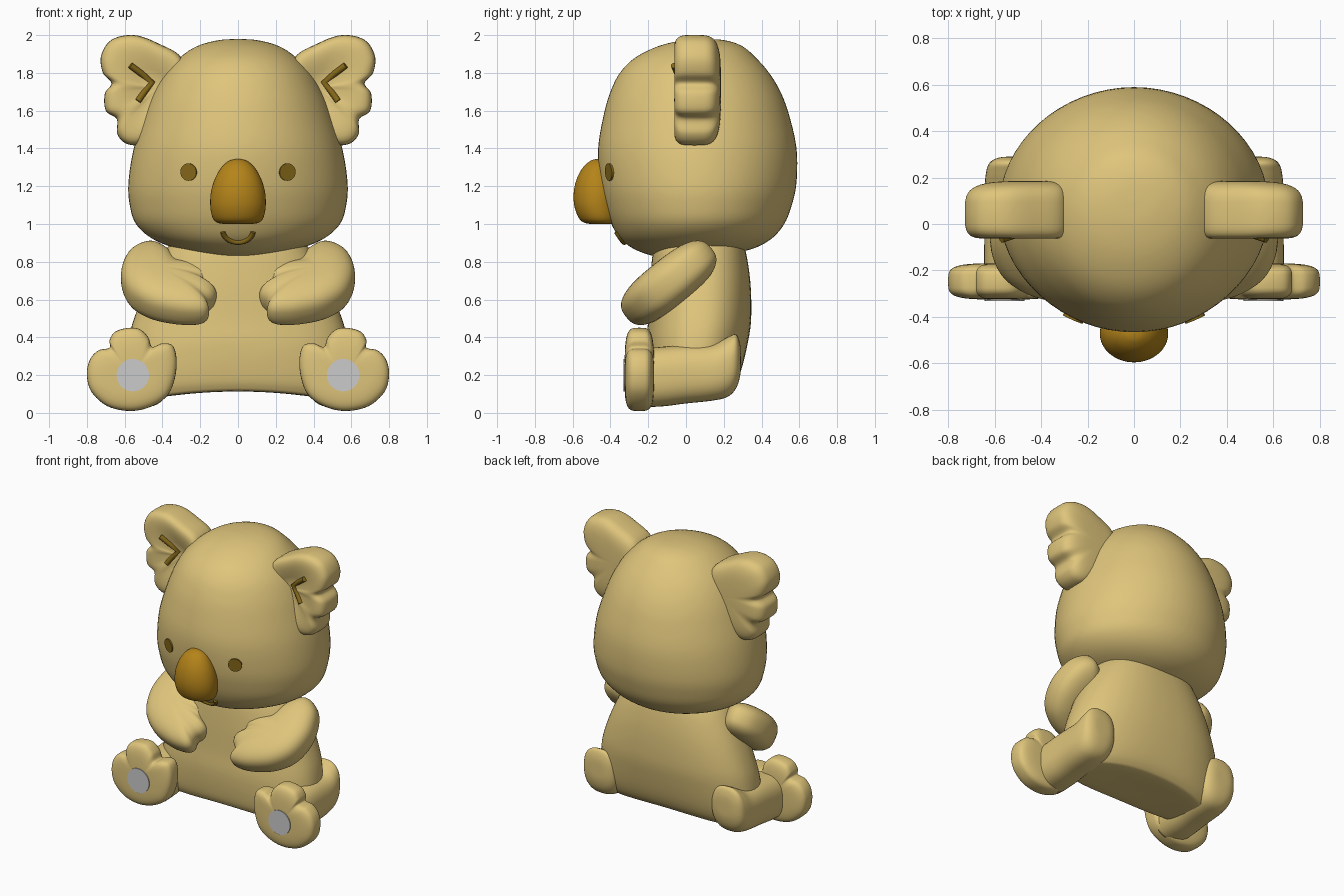
import bpy, bmesh, math
from mathutils import Vector, Matrix
from mathutils.bvhtree import BVHTree

if "Cube" in bpy.data.objects:
    bpy.data.objects.remove(bpy.data.objects["Cube"])


def material(name, rgb):
    m = bpy.data.materials.new(name)
    m.diffuse_color = (*rgb, 1)
    m.use_nodes = True
    m.node_tree.nodes["Principled BSDF"].inputs["Base Color"].default_value = m.diffuse_color
    return m


FUR = material("fur", (0.74, 0.56, 0.20))
NOSE = material("nose_brown", (0.46, 0.23, 0.01))
DARK = material("dark_brown", (0.24, 0.14, 0.01))


def smooth_path(pts, steps, closed):
    """Catmull-Rom interpolation of tuples of any size."""
    pts = [Vector(p) for p in pts]
    n = len(pts)
    get = (lambda i: pts[i % n]) if closed else (lambda i: pts[max(0, min(n - 1, i))])
    out = []
    for i in range(n if closed else n - 1):
        a, b, c, d = (get(i + k) for k in (-1, 0, 1, 2))
        for s in range(steps):
            t = s / steps
            out.append(0.5 * (2 * b + (c - a) * t + (2 * a - 5 * b + 4 * c - d) * t * t
                              + (3 * b - a - 3 * c + d) * t ** 3))
    if not closed:
        out.append(pts[-1])
    return out


def finish(ob, mat, mirror):
    bpy.context.collection.objects.link(ob)
    if mat:
        ob.data.materials.append(mat)
    if mirror:
        ob.modifiers.new("mirror", 'MIRROR').use_mirror_merge = False
    return ob


def skin(name, rings, mat, mirror=False):
    """Closed smooth mesh through rings of points."""
    bm = bmesh.new()
    vs = [[bm.verts.new(p) for p in r] for r in rings]
    n = len(vs[0])
    for a, b in zip(vs, vs[1:]):
        for i in range(n):
            j = (i + 1) % n
            bm.faces.new((a[i], a[j], b[j], b[i]))
    bm.faces.new(vs[0])
    bm.faces.new(vs[-1])
    bmesh.ops.remove_doubles(bm, verts=bm.verts, dist=1e-5)
    bmesh.ops.recalc_face_normals(bm, faces=bm.faces)
    for f in bm.faces:
        f.smooth = True
    me = bpy.data.meshes.new(name)
    bm.to_mesh(me)
    bm.free()
    return finish(bpy.data.objects.new(name, me), mat, mirror)


def loft_rings(profile, e=1.0, n=64, steps=5):
    """Rings from (z, half width, y front, y back); e < 1 squares the section."""
    rings = []
    for z, w, f, b in smooth_path(profile, steps, False):
        ring = []
        for i in range(n):
            a = 2 * math.pi * i / n
            c, s = math.cos(a), math.sin(a)
            c, s = math.copysign(abs(c) ** e, c), math.copysign(abs(s) ** e, s)
            ring.append(Vector((w * c, (f + b) / 2 + (b - f) / 2 * s, z)))
        rings.append(ring)
    return rings


def pillow(name, outline, centre, half, power, place, dish=0.0, rows=24):
    """Puffed-up outline; place(u, v, offset) maps it into space."""
    c = Vector(centre)
    edge = smooth_path(outline, 6, True)
    rings = []
    for k in range(rows + 1):
        a = math.pi * (k / rows - 0.5)
        s = 0 if k in (0, rows) else math.cos(a) ** power
        off = math.copysign(half * abs(math.sin(a)) ** power, a)
        if a < 0:
            off += dish * (1 - s)
        rings.append([place(*(c + (p - c) * s), off) for p in edge])
    return skin(name, rings, FUR, True)


def stroke(name, pts, radius, mirror=False):
    cu = bpy.data.curves.new(name, 'CURVE')
    cu.dimensions = '3D'
    cu.bevel_depth, cu.bevel_resolution, cu.use_fill_caps = radius, 3, True
    sp = cu.splines.new('POLY')
    sp.points.add(len(pts) - 1)
    for q, p in zip(sp.points, pts):
        q.co = (*p, 1)
    return finish(bpy.data.objects.new(name, cu), DARK, mirror)


def disc(name, loc, normal, r, depth, mat):
    bm = bmesh.new()
    rot = Vector((0, 0, 1)).rotation_difference(Vector(normal)).to_matrix().to_4x4()
    bmesh.ops.create_cone(bm, cap_ends=True, segments=32, radius1=r, radius2=r, depth=depth,
                          matrix=Matrix.Translation(loc) @ rot)
    me = bpy.data.meshes.new(name)
    bm.to_mesh(me)
    bm.free()
    return finish(bpy.data.objects.new(name, me), mat, True)


# Head
head = skin("head", loft_rings([
    (1.98, 0, .10, .10), (1.972, .11, -.02, .21), (1.94, .22, -.15, .30), (1.88, .31, -.27, .37),
    (1.80, .385, -.35, .44), (1.70, .445, -.40, .50), (1.58, .495, -.435, .545),
    (1.40, .552, -.465, .585), (1.22, .58, -.455, .585), (1.10, .573, -.43, .56),
    (1.0, .54, -.395, .52), (.92, .45, -.345, .45), (.865, .31, -.27, .34),
    (.83, .15, -.17, .15), (.82, 0, -.08, -.08)]), FUR)
bm = bmesh.new()
bm.from_mesh(head.data)
surface = BVHTree.FromBMesh(bm)
bm.free()


def on_face(x, z):
    return surface.ray_cast(Vector((x, -2, z)), Vector((0, 1, 0)))[:2]


# Nose
skin("nose", loft_rings([
    (1.345, 0, -.47, -.47), (1.335, .045, -.505, -.43), (1.30, .087, -.545, -.40), (1.24, .122, -.578, -.37),
    (1.17, .143, -.594, -.35), (1.10, .147, -.592, -.35), (1.04, .137, -.572, -.35),
    (1.01, .115, -.545, -.36), (1.0, .07, -.50, -.39), (1.0, 0, -.44, -.44)]), NOSE)

# Eyes and mouth, laid on the head surface
loc, nor = on_face(.26, 1.275)
disc("eyes", loc, nor, .046, .016, DARK)
stroke("mouth", [on_face(.08 * math.sin(a), .965 - .062 * math.cos(a))[0]
                 for a in [math.radians(-85 + 10 * i) for i in range(18)]], .014)

# Body with an arched underside
body = loft_rings([
    (.96, .27, -.13, .27), (.88, .37, -.17, .31), (.70, .47, -.19, .34), (.50, .55, -.20, .345),
    (.36, .585, -.21, .325), (.22, .59, -.20, .29), (.14, .55, -.18, .25),
    (.115, .46, -.14, .20), (.115, 0, .03, .03)], e=.85)
for ring in body:
    for p in ring:
        p.z -= .06 * (p.x / .5) ** 2 * max(0, 1 - p.z / .45)
skin("body", body, FUR)

# Ears with scalloped rims and dished fronts
pillow("ears", [(.30, 1.88), (.42, 1.955), (.55, 2.0), (.67, 1.975), (.725, 1.89), (.715, 1.80),
                (.67, 1.745), (.705, 1.69), (.70, 1.60), (.642, 1.555), (.64, 1.48), (.60, 1.43),
                (.53, 1.42), (.46, 1.48), (.36, 1.60), (.29, 1.74)],
       (.42, 1.72), .14, .5, lambda u, v, o: Vector((u, .045 + o, v)), dish=.08)
stroke("ear_marks", [(.57, -.064, 1.84), (.51, -.044, 1.795), (.455, -.024, 1.75),
                     (.495, -.034, 1.70), (.53, -.049, 1.65)], .017, True)

# Arms, tilted forward and down, with three fingers each
pillow("arms", [(.47, .93), (.575, .87), (.62, .73), (.58, .59), (.47, .50), (.32, .455), (.20, .45),
                (.155, .475), (.16, .525), (.125, .56), (.115, .60), (.16, .645), (.12, .68),
                (.135, .735), (.22, .76), (.31, .785), (.375, .88)],
       (.43, .68), .125, .72,
       lambda u, v, o: Vector((u, -.09, .69)) + 1.2 * (v - .69) * Vector((0, .78, .63))
       + o * Vector((0, -.63, .78)))

# Legs run along y: profile is (-y, half width, z low, z high)
leg = loft_rings([(-.29, 0, .28, .28), (-.287, .07, .20, .36), (-.265, .115, .13, .415),
                  (-.22, .132, .085, .40), (-.14, .138, .065, .365), (0, .138, .05, .36),
                  (.12, .14, .035, .35), (.23, .14, .03, .34)], e=.8, n=40)
skin("legs", [[Vector((p.x + .505, -p.z, p.y)) for p in r] for r in leg], FUR, True)

# Feet with toes and grey sole pads
pillow("feet", [(.80, .20), (.775, .11), (.69, .035), (.57, .01), (.46, .033), (.375, .09), (.335, .18),
                (.325, .28), (.345, .355), (.40, .368), (.455, .35), (.475, .40), (.52, .443),
                (.58, .45), (.65, .43), (.68, .385), (.68, .345), (.74, .33), (.785, .28)],
       (.56, .2), .078, .5, lambda u, v, o: Vector((u, -.247 + o, v)))
disc("sole_pads", (.557, -.323, .2), (0, -1, 0), .086, .016, None)
